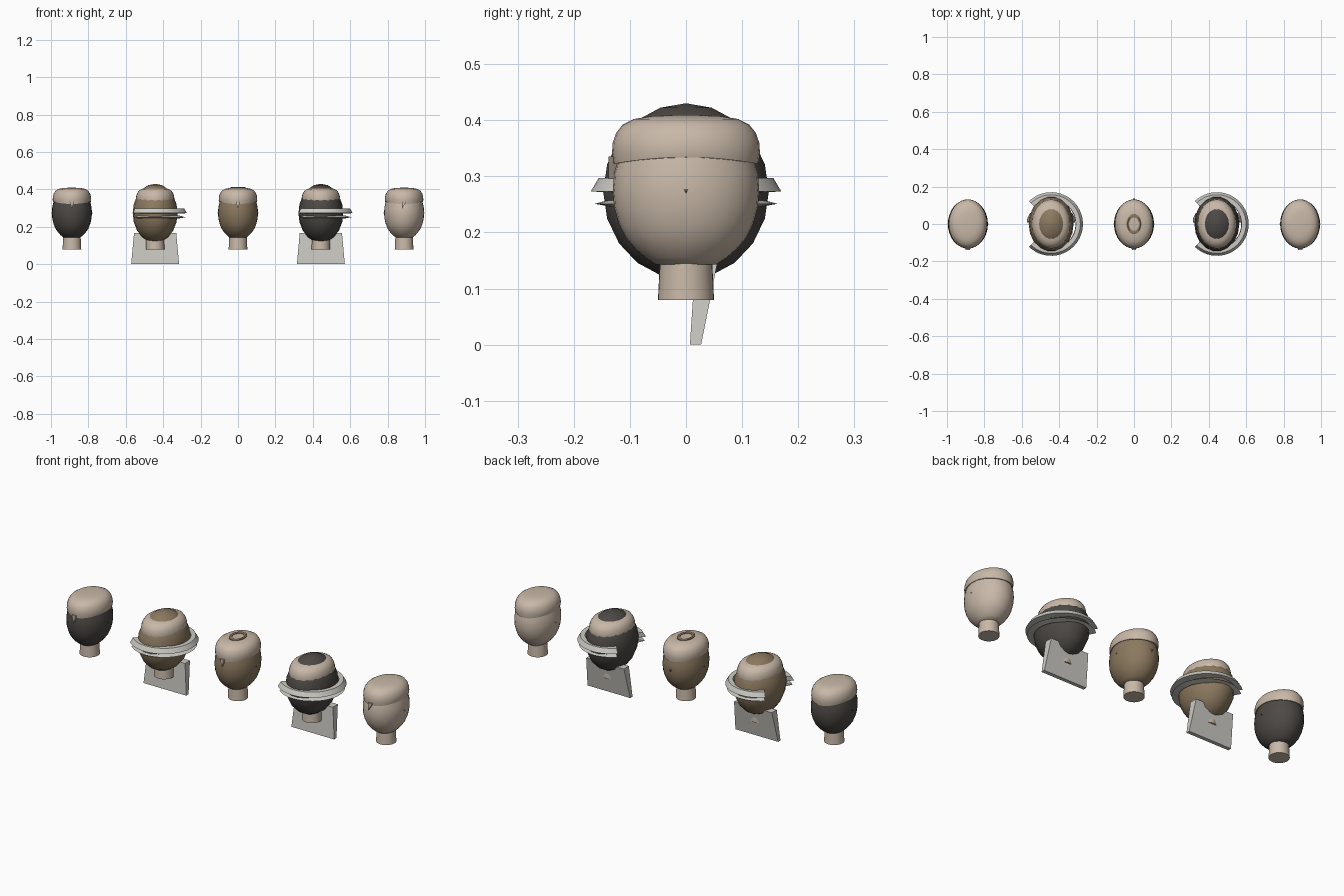
import bpy, bmesh, math
from mathutils import Vector, Matrix

if "Cube" in bpy.data.objects:
    bpy.data.objects.remove(bpy.data.objects["Cube"], do_unlink=True)


def material(name, rgb):
    m = bpy.data.materials.new(name)
    m.use_nodes = True
    m.diffuse_color = (*rgb, 1)
    m.node_tree.nodes["Principled BSDF"].inputs["Base Color"].default_value = (*rgb, 1)
    return m


TAN = material("tan", (0.58, 0.48, 0.39))
BROWN = material("brown", (0.26, 0.19, 0.115))
DARK = material("charcoal", (0.075, 0.066, 0.06))
GREY = material("light grey", (0.60, 0.59, 0.55))


def finish(bm, name, mat, x, smooth=True):
    bmesh.ops.recalc_face_normals(bm, faces=bm.faces)
    mesh = bpy.data.meshes.new(name)
    bm.to_mesh(mesh)
    bm.free()
    mesh.materials.append(mat)
    ob = bpy.data.objects.new(name, mesh)
    bpy.context.collection.objects.link(ob)
    ob.location.x = x
    if smooth:
        bpy.ops.object.select_all(action='DESELECT')
        ob.select_set(True)
        bpy.context.view_layer.objects.active = ob
        bpy.ops.object.shade_smooth_by_angle(angle=math.radians(40))
    return ob


def lathe(name, mat, x, profile, ratio=1, segments=32, hem=0):
    """Stack of elliptical rings; hem lifts the first ring at the sides."""
    bm = bmesh.new()
    rings = []
    for i, (r, z) in enumerate(profile):
        ring = []
        for k in range(segments):
            a = math.tau * k / segments
            lift = hem * math.cos(a) ** 2 if i == 0 else 0
            ring.append(bm.verts.new((r * math.cos(a), r * ratio * math.sin(a), z + lift)))
        rings.append(ring)
    for a, b in zip(rings, rings[1:]):
        for k in range(segments):
            n = (k + 1) % segments
            bm.faces.new((a[k], a[n], b[n], b[k]))
    bm.faces.new(rings[0])
    bm.faces.new(rings[-1])
    return finish(bm, name, mat, x)


def arc_band(name, mat, x, profile, reach=134, steps=40):
    """Open collar swept around the head, gap facing -x."""
    bm = bmesh.new()
    rings = []
    for i in range(steps + 1):
        a = math.radians(-reach + 2 * reach * i / steps)
        rings.append([bm.verts.new((r * math.cos(a), r * math.sin(a), z)) for r, z in profile])
    n = len(profile)
    for a, b in zip(rings, rings[1:]):
        for k in range(n):
            bm.faces.new((a[k], a[(k + 1) % n], b[(k + 1) % n], b[k]))
    bm.faces.new(rings[0])
    bm.faces.new(rings[-1])
    return finish(bm, name, mat, x)


def prism(name, mat, x, front, back):
    """Solid between two matching outlines."""
    bm = bmesh.new()
    f = [bm.verts.new(p) for p in front]
    b = [bm.verts.new(p) for p in back]
    bm.faces.new(f)
    bm.faces.new(b)
    for k in range(len(f)):
        n = (k + 1) % len(f)
        bm.faces.new((f[k], f[n], b[n], b[k]))
    return finish(bm, name, mat, x, smooth=False)


def spike(name, mat, x, direction):
    """Three-sided pin pointing out of the head, flat edge up."""
    d = Vector(direction)
    side = Vector((-d.y, d.x, 0))
    base = d.length - 0.02
    d.normalize()
    side.normalize()
    bm = bmesh.new()
    mid = d * base + Vector((0, 0, 0.274))
    up = Vector((0, 0, 0.010))
    v = [bm.verts.new(p) for p in (mid + up + side * 0.013, mid + up - side * 0.013,
                                   mid - up * 1.6, mid + d * 0.02)]
    for tri in ((0, 1, 2), (0, 1, 3), (1, 2, 3), (2, 0, 3)):
        bm.faces.new([v[k] for k in tri])
    return finish(bm, name, mat, x, smooth=False)


FACE = [(0.045, 0.143), (0.06, 0.155), (0.074, 0.17), (0.088, 0.19), (0.098, 0.215),
        (0.105, 0.245), (0.107, 0.275), (0.105, 0.305), (0.098, 0.335)]
CAP = [(0.101, 0.322), (0.103, 0.342), (0.102, 0.36), (0.097, 0.378), (0.088, 0.392),
       (0.073, 0.402), (0.05, 0.407), (0.02, 0.409)]
EGG = [(0.12 * math.sin(t), 0.273 - 0.157 * math.cos(t))
       for t in (math.pi * max(0.02, min(9.98, i)) / 10 for i in range(11))]


def neck_and_cap(label, x):
    lathe(label + "_neck", TAN, x, [(0.05, 0.08), (0.046, 0.16)])
    lathe(label + "_cap", TAN, x, CAP, ratio=1.28, hem=0.012)


# Capped heads with a brow tab and ear pins
for label, x, skin, slant in (("right", -0.888, DARK, 0), ("middle", 0, BROWN, 0),
                              ("left", 0.888, TAN, -0.012)):
    neck_and_cap(label, x)
    lathe(label + "_face", skin, x, FACE, ratio=1.22)
    tab = [(-0.012, 0.335), (0.012, 0.335), (slant, 0.295)]
    prism(label + "_brow_tab", TAN, x, [(p, -0.138, z) for p, z in tab],
          [(p, -0.115, z) for p, z in tab])
    for name, s in (("right", -1), ("left", 1)):
        spike(f"{label}_{name}_ear_pin", skin, x, (s * 0.112, 0, 0))

# Crown ring and rear pin of the middle head
spike("middle_rear_pin", BROWN, 0, (0, 0.14, 0))
bm = bmesh.new()
outline = [(0.04, 0.403), (0.04, 0.411), (0.034, 0.414), (0.026, 0.411), (0.026, 0.403)]
loops = [[bm.verts.new((r * math.cos(a), 1.35 * r * math.sin(a), z)) for r, z in outline]
         for a in (math.tau * i / 32 for i in range(32))]
for i, a in enumerate(loops):
    b = loops[(i + 1) % 32]
    for k in range(4):
        bm.faces.new((a[k], a[k + 1], b[k + 1], b[k]))
finish(bm, "middle_crown_ring", BROWN, 0)

# Helmeted heads with double collar and stand
for label, x, shell in (("mid_right", -0.443, BROWN), ("mid_left", 0.443, DARK)):
    neck_and_cap(label, x)
    lathe(label + "_shell", shell, x, EGG, ratio=1.25, segments=18)
    arc_band(label + "_upper_collar", GREY, x,
             [(0.132, 0.271), (0.170, 0.273), (0.156, 0.297), (0.132, 0.297)])
    arc_band(label + "_lower_collar", GREY, x,
             [(0.130, 0.245), (0.163, 0.251), (0.130, 0.260)])
    prism(label + "_stand", GREY, x,
          [(-0.128, 0.007, 0), (0.128, 0.007, 0), (0.113, 0.018, 0.166), (-0.113, 0.018, 0.166)],
          [(-0.128, 0.027, 0), (0.128, 0.027, 0), (0.113, 0.06, 0.166), (-0.113, 0.06, 0.166)])
